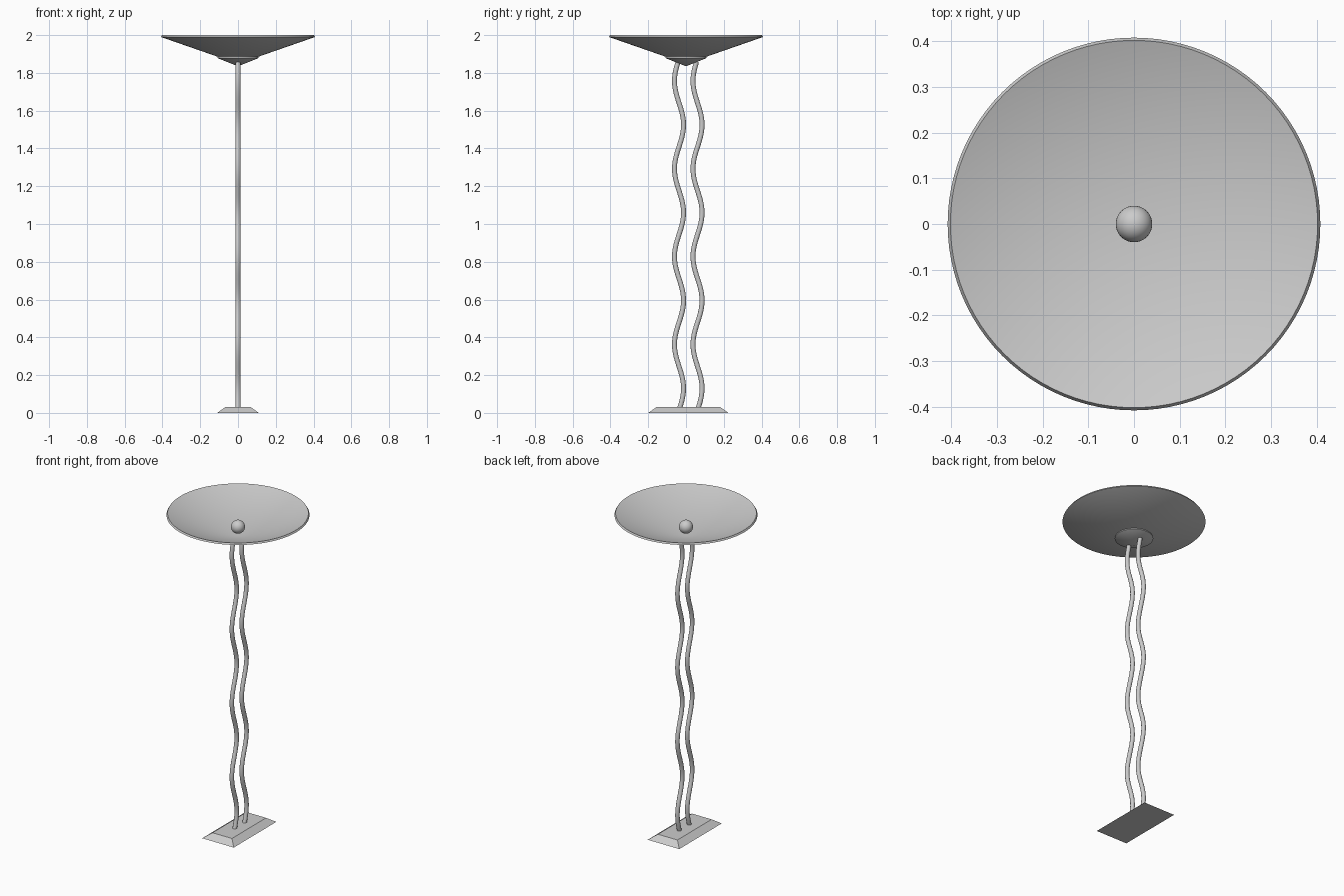
import bpy, bmesh, math

cube = bpy.data.objects.get("Cube")
if cube:
    bpy.data.objects.remove(cube, do_unlink=True)

grey = bpy.data.materials.new("light_grey")
grey.use_nodes = True
colour = (0.6, 0.6, 0.6, 1)
grey.diffuse_color = colour
grey.node_tree.nodes["Principled BSDF"].inputs["Base Color"].default_value = colour


def finish(name, bm, smooth=True):
    """Turn a bmesh into a named, shaded object."""
    bmesh.ops.recalc_face_normals(bm, faces=bm.faces)
    mesh = bpy.data.meshes.new(name)
    bm.to_mesh(mesh)
    bm.free()
    mesh.materials.append(grey)
    obj = bpy.data.objects.new(name, mesh)
    bpy.context.collection.objects.link(obj)
    if smooth:
        bpy.ops.object.select_all(action="DESELECT")
        bpy.context.view_layer.objects.active = obj
        obj.select_set(True)
        bpy.ops.object.shade_smooth_by_angle(angle=math.radians(25))
    return obj


def lathe(name, profile, steps=96):
    """Spin a closed (radius, height) profile around z."""
    bm = bmesh.new()
    verts = [bm.verts.new((r, 0, z)) for r, z in profile]
    edges = [bm.edges.new(pair) for pair in zip(verts, verts[1:])]
    bmesh.ops.spin(bm, geom=verts + edges, axis=(0, 0, 1), cent=(0, 0, 0),
                   angle=math.tau, steps=steps)
    bmesh.ops.remove_doubles(bm, verts=bm.verts, dist=0.0001)
    return finish(name, bm)


def wavy_tube(name, centre_y, radius=0.013, sides=16, rings=120):
    """Sweep a circle up a sine wave that lies in the yz plane."""
    bottom, top, crest, period, amp = 0.02, 1.858, 0.13, 0.465, 0.024
    k = math.tau / period
    bm = bmesh.new()
    previous = None
    for i in range(rings + 1):
        z = bottom + (top - bottom) * i / rings
        y = centre_y + amp * math.cos(k * (z - crest))
        tilt = math.atan(-amp * k * math.sin(k * (z - crest)))
        ring = []
        for j in range(sides):
            a = math.tau * j / sides
            side = radius * math.sin(a)
            ring.append(bm.verts.new((radius * math.cos(a),
                                      y + side * math.cos(tilt),
                                      z - side * math.sin(tilt))))
        if previous:
            for j in range(sides):
                n = (j + 1) % sides
                bm.faces.new((previous[j], previous[n], ring[n], ring[j]))
        else:
            bm.faces.new(ring)
        previous = ring
    bm.faces.new(previous)
    return finish(name, bm)


# Bevelled base plate
bm = bmesh.new()
bmesh.ops.create_cube(bm, size=2)
for v in bm.verts:
    is_top = v.co.z > 0
    v.co.x *= 0.068 if is_top else 0.11
    v.co.y = 0.0125 + v.co.y * (0.17 if is_top else 0.212)
    v.co.z = 0.03 if is_top else 0
finish("base", bm, smooth=False)

# Pair of wavy stems
for name, y in (("front_stem", -0.037), ("back_stem", 0.061)):
    wavy_tube(name, y)

# Conical cup beneath the bowl
lathe("cup", [(0, 1.835), (0.11, 1.879), (0.108, 1.886), (0, 1.846)])

# Wide shallow bowl with a thin bevelled rim
lathe("bowl", [(0, 1.848), (0.408, 1.99), (0.402, 2.0), (0, 1.858)])

# Round bulb
bm = bmesh.new()
bmesh.ops.create_uvsphere(bm, u_segments=32, v_segments=16, radius=0.04)
bmesh.ops.translate(bm, verts=bm.verts, vec=(0, 0, 1.915))
finish("bulb", bm)
